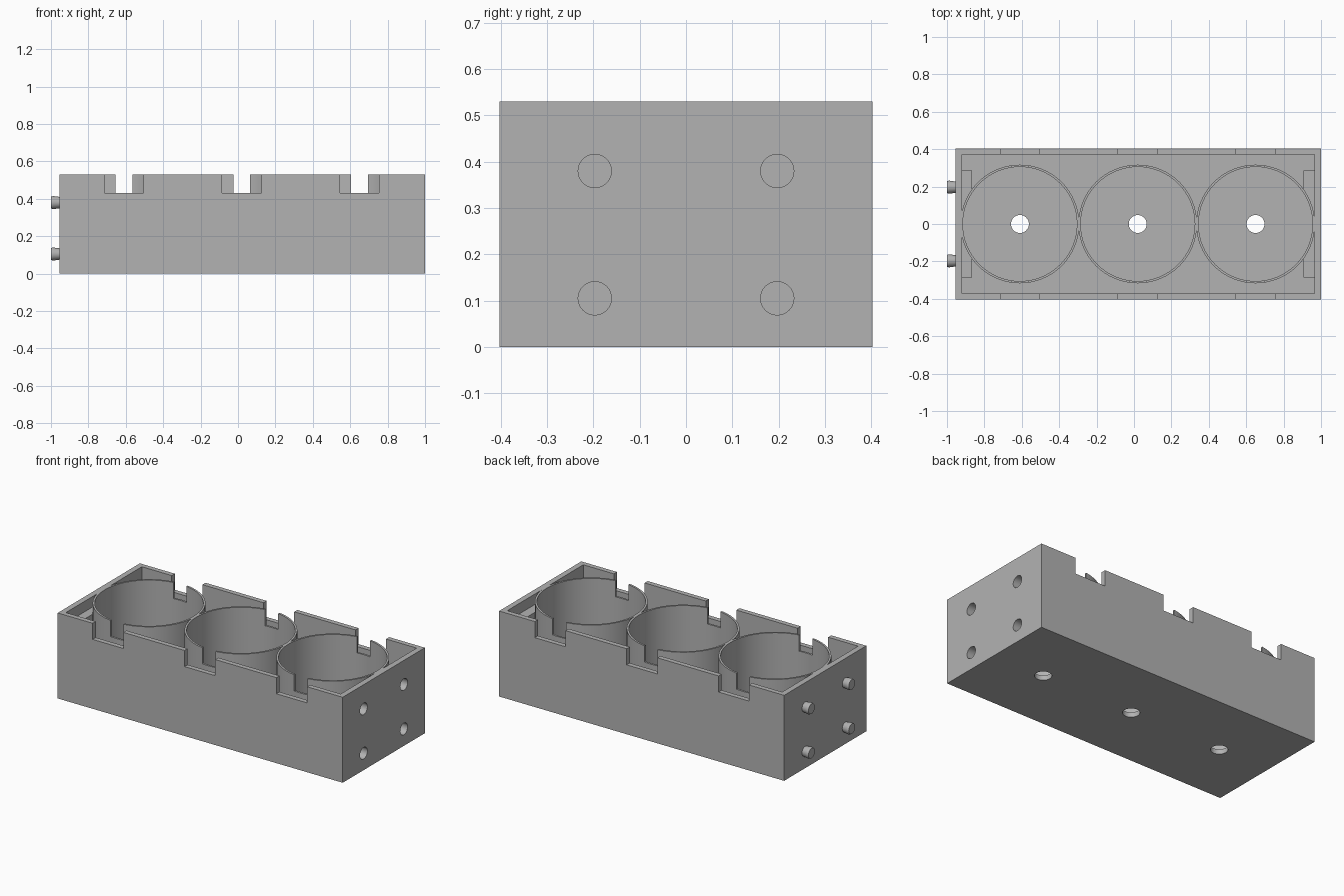
import bpy
import math
from mathutils import Matrix

if "Cube" in bpy.data.objects:
    bpy.data.objects.remove(bpy.data.objects["Cube"], do_unlink=True)

grey = bpy.data.materials.new("plain grey")
grey.use_nodes = True
colour = (0.45, 0.45, 0.45, 1)
grey.diffuse_color = colour
grey.node_tree.nodes["Principled BSDF"].inputs["Base Color"].default_value = colour

TOP, NOTCH_Z, FLOOR = 0.53, 0.43, 0.03
CENTRES = (-0.61, 0.02, 0.65)
PEG_SPOTS = [(y, z) for y in (-0.197, 0.197) for z in (0.105, 0.38)]


def box(name, low, high):
    bpy.ops.mesh.primitive_cube_add(size=1)
    ob = bpy.context.object
    ob.name = name
    size = [h - l for l, h in zip(low, high)]
    mid = [(h + l) / 2 for l, h in zip(low, high)]
    ob.data.transform(Matrix.Translation(mid) @ Matrix.Diagonal((*size, 1)))
    ob.data.materials.append(grey)
    return ob


def cylinder(name, radius, x, y, low, high, sides=64):
    bpy.ops.mesh.primitive_cylinder_add(vertices=sides, radius=radius, depth=high - low)
    ob = bpy.context.object
    ob.name = name
    ob.data.transform(Matrix.Translation((x, y, (low + high) / 2)))
    ob.data.materials.append(grey)
    return ob


def combine(target, tool, operation="DIFFERENCE"):
    mod = target.modifiers.new("cut", "BOOLEAN")
    mod.operation, mod.solver, mod.object = operation, "EXACT", tool
    bpy.context.view_layer.objects.active = target
    bpy.ops.object.modifier_apply(modifier=mod.name)
    bpy.data.objects.remove(tool, do_unlink=True)


def smooth(ob):
    bpy.ops.object.select_all(action="DESELECT")
    ob.select_set(True)
    bpy.context.view_layer.objects.active = ob
    bpy.ops.object.shade_smooth_by_angle(angle=math.radians(30))


# Open tray with end blocks that carry the connectors
tray = box("tray", (-0.955, -0.4025, 0), (1, 0.4025, TOP))
combine(tray, box("cavity", (-0.92, -0.372, FLOOR), (0.965, 0.372, 1)))
for low_x, high_x in ((-0.94, -0.865), (0.905, 0.985)):
    combine(tray, box("end_block", (low_x, -0.285, 0.01), (high_x, 0.285, 0.465)), "UNION")

# Cup bores, drain holes and rim notches
for x in CENTRES:
    combine(tray, cylinder("bore", 0.311, x, 0, FLOOR, 1))
    combine(tray, cylinder("drain", 0.048, x, 0, -0.1, 0.2, 32))
    for low_y, high_y in ((-0.5, -0.36), (0.36, 0.5)):
        combine(tray, box("notch", (x - 0.105, low_y, NOTCH_Z), (x + 0.105, high_y, 1)))

# Socket holes in the left end
for y, z in PEG_SPOTS:
    socket = cylinder("socket", 0.036, 0, 0, -0.055, 0.1, 32)
    socket.data.transform(Matrix.Translation((1, y, z)) @ Matrix.Rotation(math.pi / 2, 4, "Y"))
    combine(tray, socket)
smooth(tray)

# Three thin cups, slotted front and back
for name, x in zip(("right", "middle", "left"), CENTRES):
    cup = cylinder(name + "_cup", 0.317, x, 0, 0.01, TOP)
    combine(cup, cylinder("bore", 0.305, x, 0, -1, 1))
    combine(cup, box("slot", (x - 0.045, -0.5, NOTCH_Z), (x + 0.045, 0.5, 1)))
    smooth(cup)

# Flared pegs on the right end
for y, z in PEG_SPOTS:
    bpy.ops.mesh.primitive_cone_add(vertices=32, radius1=0.029, radius2=0.035, depth=0.045)
    stem = bpy.context.object
    stem.name = "peg"
    stem.data.materials.append(grey)
    stem.data.transform(Matrix.Translation((-0.967, y, z)) @ Matrix.Rotation(-math.pi / 2, 4, "Y"))
    bpy.ops.mesh.primitive_cone_add(vertices=32, radius1=0.035, radius2=0.031, depth=0.0105)
    tip = bpy.context.object
    tip.data.materials.append(grey)
    tip.data.transform(Matrix.Translation((-0.99475, y, z)) @ Matrix.Rotation(-math.pi / 2, 4, "Y"))
    combine(stem, tip, "UNION")
    smooth(stem)
